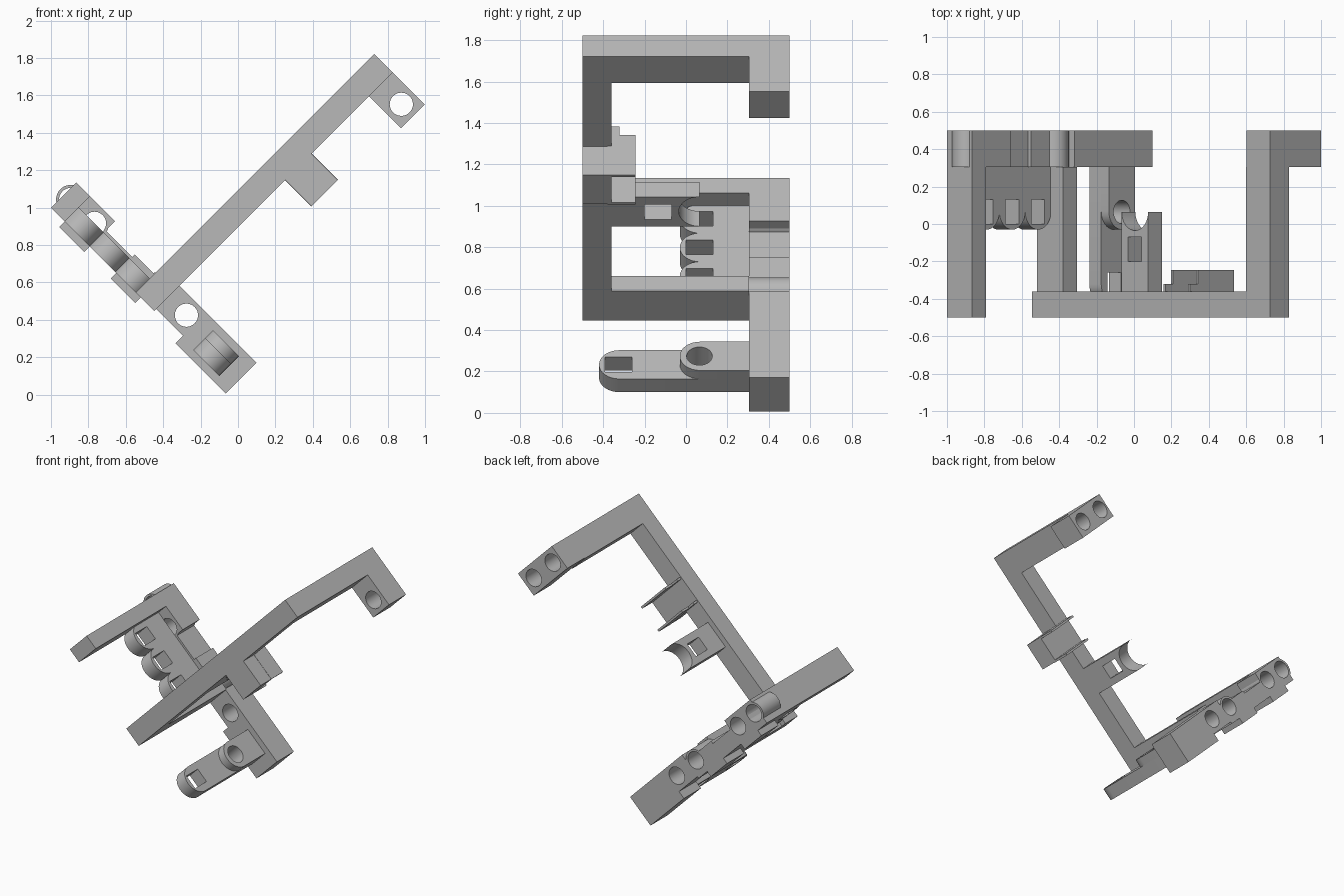
import bpy, bmesh, math
from mathutils import Matrix

scene = bpy.context.scene
if "Cube" in bpy.data.objects:
    bpy.data.objects.remove(bpy.data.objects["Cube"], do_unlink=True)

grey = bpy.data.materials.new("plain grey")
grey.use_nodes = True
colour = (0.48, 0.48, 0.48, 1)
grey.diffuse_color = colour
grey.node_tree.nodes["Principled BSDF"].inputs["Base Color"].default_value = colour

# Parts are laid out upright (x along the beam, z along the base), then tilted
TILT = Matrix.Rotation(math.radians(-45), 4, 'Y')
AXES = {'X': (1, 2, 0), 'Y': (2, 0, 1), 'Z': (0, 1, 2)}


def finish(name, bm):
    bmesh.ops.recalc_face_normals(bm, faces=bm.faces)
    mesh = bpy.data.meshes.new(name)
    bm.to_mesh(mesh)
    bm.free()
    mesh.materials.append(grey)
    ob = bpy.data.objects.new(name, mesh)
    scene.collection.objects.link(ob)
    ob.matrix_world = TILT
    return ob


def prism(name, outline, low, high, axis):
    """Extrude a 2D outline along an axis."""
    bm = bmesh.new()
    order = AXES[axis]

    def place(a, b, c):
        p = [0, 0, 0]
        for slot, value in zip(order, (a, b, c)):
            p[slot] = value
        return bm.verts.new(p)
    rings = [[place(a, b, c) for a, b in outline] for c in (low, high)]
    for ring in rings:
        bm.faces.new(ring)
    n = len(outline)
    for i in range(n):
        j = (i + 1) % n
        bm.faces.new((rings[0][i], rings[0][j], rings[1][j], rings[1][i]))
    return finish(name, bm)


def box(name, x, y, z):
    return prism(name, [(x[0], y[0]), (x[1], y[0]), (x[1], y[1]), (x[0], y[1])], *z, 'Z')


def circle(a, b, r, n=40):
    return [(a + r * math.cos(math.tau * i / n), b + r * math.sin(math.tau * i / n))
            for i in range(n)]


def cut(ob, cutters):
    for c in cutters:
        m = ob.modifiers.new("cut", 'BOOLEAN')
        m.operation, m.solver, m.object = 'DIFFERENCE', 'EXACT', c
    bpy.context.view_layer.update()
    dg = bpy.context.evaluated_depsgraph_get()
    mesh = bpy.data.meshes.new_from_object(ob.evaluated_get(dg))
    ob.modifiers.clear()
    ob.data = mesh
    for c in cutters:
        bpy.data.objects.remove(c, do_unlink=True)
    return ob


def smooth(ob):
    bpy.ops.object.select_all(action='DESELECT')
    ob.select_set(True)
    bpy.context.view_layer.objects.active = ob
    bpy.ops.object.shade_smooth_by_angle(angle=math.radians(30))


def round_tab(name, mid, half, tip, root, layer, axis):
    """Tab reaching forward in -y with a rounded end, thick along x or z."""
    pts = [(mid - half, root)]
    for i in range(17):
        t = math.pi * i / 16
        pts.append((mid - half * math.cos(t), tip + half - half * math.sin(t)))
    pts.append((mid + half, root))
    if axis == 'X':
        pts = [(y, m) for m, y in pts]
    return prism(name, pts, *layer, axis)


def drilled(name, x, y, z, holes):
    ob = box(name, x, y, z)
    hit = [h for h in holes if z[0] - 0.06 < h[1] < z[1] + 0.06]
    cut(ob, [prism("cutter", [(b, a) for a, b in circle(*h, 0.062)],
                   y[0] - 0.03, y[1] + 0.03, 'Y') for h in hit])
    smooth(ob)
    return ob


def sleeve(name, hole, y):
    ob = prism(name, [(b, a) for a, b in circle(*hole, 0.078)], *y, 'Y')
    cut(ob, [prism("cutter", [(b, a) for a, b in circle(*hole, 0.062)],
                   y[0] - 0.1, y[1] + 0.1, 'Y')])
    smooth(ob)


BACK = (0.305, 0.5)

# Main beam and arms
box("beam", (0, 1.803), (-0.5, -0.36), (0.632, 0.773))
box("upper_arm", (1.62, 1.803), (-0.36, 0.305), (0.632, 0.773))
box("lower_arm", (0, 0.2), (-0.36, 0.305), (0.632, 0.735))
box("left_arm", (0, 0.19), (-0.5, 0.305), (1.31, 1.414))

# Upper socket block
upper_holes = [(1.715, 0.48), (1.715, 0.695)]
drilled("upper_socket", (1.624, 1.803), BACK, (0.39, 0.773), upper_holes)

# Base strip, in steps
base_holes = [(0.105, 0.495), (0.105, 0.71), (0.105, 1.19), (0.105, 1.37)]
steps = [(-0.042, 0.19, 0.05, 0.43), (0.014, 0.19, 0.43, 0.64),
         (0, 0.15, 0.64, 0.735), (-0.042, 0.14, 0.735, 0.92),
         (0, 0.12, 0.92, 1.12), (-0.042, 0.19, 1.12, 1.31),
         (0, 0.19, 1.31, 1.414)]
for i, (x0, x1, z0, z1) in enumerate(steps):
    drilled(f"base_step_{i + 1}", (x0, x1), BACK, (z0, z1), base_holes)
for i, h in enumerate(upper_holes + base_holes):
    sleeve(f"sleeve_{i + 1}", h, BACK)

# Three loops on the base strip
for i, mid in enumerate((0.83, 1.025, 1.22)):
    loop = round_tab(f"base_loop_{i + 1}", mid, 0.098, -0.03, 0.305, (0, 0.105), 'X')
    cut(loop, [box("cutter", (-0.1, 0.3), (0, 0.13), (mid - 0.05, mid + 0.05))])
    smooth(loop)

# Long tab with a window, and a ring layer on it
tab = round_tab("long_tab", 0.24, 0.098, -0.42, 0.305, (0, 0.09), 'X')
cut(tab, [box("cutter", (-0.1, 0.3), (-0.39, -0.26), (0.19, 0.29)),
          prism("cutter", circle(0.065, 0.24, 0.062), -0.1, 0.3, 'X')])
smooth(tab)
ring = round_tab("ring_layer", 0.24, 0.098, -0.03, 0.305, (0.09, 0.148), 'X')
cut(ring, [prism("cutter", circle(0.065, 0.24, 0.062), -0.1, 0.3, 'X')])
smooth(ring)

# Loop on the beam
loop = round_tab("beam_loop", 0.742, 0.1, -0.035, -0.36, (0.632, 0.735), 'Z')
cut(loop, [box("cutter", (0.69, 0.79), (-0.2, -0.07), (0.5, 0.9))])
smooth(loop)

# Beam block with two thin fins
box("beam_block", (0.99, 1.188), (-0.5, -0.36), (0.435, 0.632))
for name, x in (("lower_fin", 0.988), ("upper_fin", 1.175)):
    box(name, (x, x + 0.015), (-0.38, -0.245), (0.435, 0.707))
    box(name + "_lip", (x, x + 0.015), (-0.38, -0.32), (0.707, 0.765))
